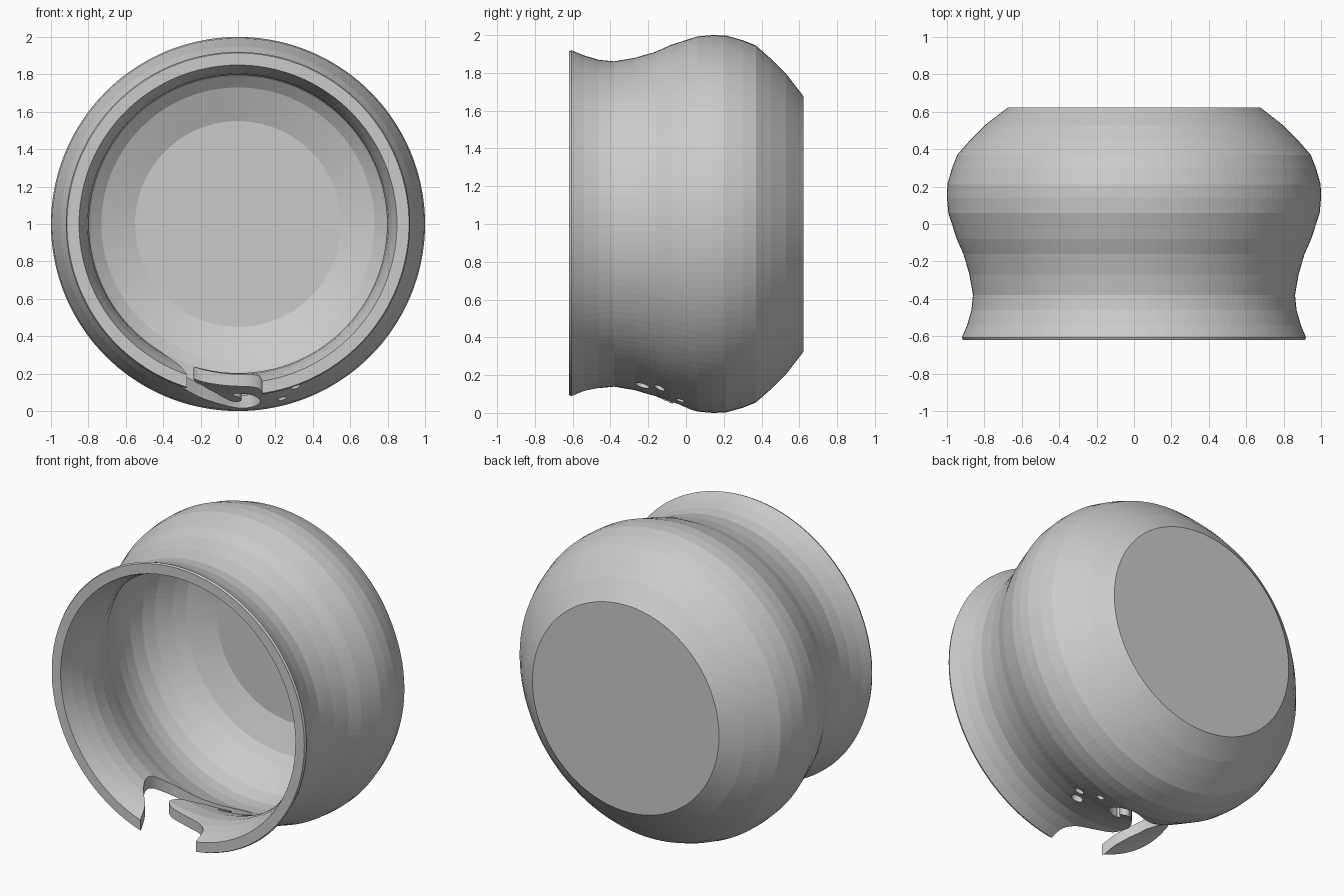
import bpy, bmesh, math
from mathutils import Vector

if "Cube" in bpy.data.objects:
    bpy.data.objects.remove(bpy.data.objects["Cube"])

SEGS = 144

def make_object(name, bm):
    bmesh.ops.recalc_face_normals(bm, faces=bm.faces)
    mesh = bpy.data.meshes.new(name)
    bm.to_mesh(mesh)
    bm.free()
    obj = bpy.data.objects.new(name, mesh)
    bpy.context.collection.objects.link(obj)
    return obj

def smooth_path(pts, steps=5):
    # Catmull-Rom curve through open points
    p = [Vector(q) for q in pts]
    p = [2 * p[0] - p[1]] + p + [2 * p[-1] - p[-2]]
    out = []
    for i in range(1, len(p) - 2):
        a, b, c, d = p[i - 1:i + 3]
        for k in range(steps):
            t = k / steps
            out.append(0.5 * (2 * b + (c - a) * t + (2 * a - 5 * b + 4 * c - d) * t * t
                              + (3 * b - a - 3 * c + d) * t ** 3))
    return out + [p[-2]]

def cut(target, cutter):
    mod = target.modifiers.new("cut", 'BOOLEAN')
    mod.operation = 'DIFFERENCE'
    mod.solver = 'EXACT'
    mod.object = cutter
    bpy.context.view_layer.objects.active = target
    bpy.ops.object.modifier_apply(modifier=mod.name)
    bpy.data.objects.remove(cutter)

# Bowl wall: (y, radius), outer base round the rim to the inner floor
profile = [(.623, .675), (.53, .795), (.45, .875), (.37, .945), (.30, .973), (.21, .998),
           (.14, 1.0), (.06, .993), (-.08, .948), (-.16, .912), (-.27, .88), (-.38, .861),
           (-.46, .869), (-.54, .892), (-.607, .92), (-.62, .914),
           (-.62, .85), (-.54, .823), (-.46, .804), (-.38, .797), (-.27, .811), (-.16, .845),
           (-.08, .88), (.06, .923), (.14, .93), (.21, .928), (.30, .902), (.37, .86),
           (.45, .79), (.50, .73), (.57, .55)]
bm = bmesh.new()
rings = []
for y, r in profile:
    rings.append([bm.verts.new((r * math.sin(2 * math.pi * i / SEGS), y,
                                1 - r * math.cos(2 * math.pi * i / SEGS))) for i in range(SEGS)])
for a, b in zip(rings, rings[1:]):
    for i in range(SEGS):
        j = (i + 1) % SEGS
        bm.faces.new((a[i], a[j], b[j], b[i]))
bm.faces.new(rings[0])
bm.faces.new(rings[-1])
bowl = make_object("yarn_bowl", bm)

# Curled yarn slot running in from the rim around a hooked tongue
far_edge = [(-.27, -.63), (-.31, -.52), (-.39, -.42), (-.43, -.30), (-.37, -.19), (-.24, -.10),
            (-.12, -.035), (0, .03), (.08, .02), (.12, -.05), (.09, -.13), (.03, -.17), (-.02, -.18)]
tongue_edge = [(-.03, -.15), (.01, -.12), (.015, -.085), (-.02, -.07), (-.08, -.12), (-.15, -.20),
               (-.22, -.30), (-.235, -.37), (-.19, -.415), (-.08, -.43), (.04, -.46), (.11, -.52), (.13, -.63)]
outline = [Vector((-.27, -.8))] + smooth_path(far_edge) + smooth_path(tongue_edge) + [Vector((.13, -.8))]
bm = bmesh.new()
face = bm.faces.new([bm.verts.new((p.x, p.y, -.2)) for p in outline])
ext = bmesh.ops.extrude_face_region(bm, geom=[face])
bmesh.ops.translate(bm, vec=(0, 0, .8),
                    verts=[v for v in ext['geom'] if isinstance(v, bmesh.types.BMVert)])
cut(bowl, make_object("slot_cutter", bm))

# Three needle holes beside the slot
for x, y, rad in [(.30, -.14, .028), (.25, -.23, .036), (.22, -.03, .023)]:
    direction = Vector((x, 0, -math.sqrt(.9 ** 2 - x * x))).normalized()
    bm = bmesh.new()
    bmesh.ops.create_cone(bm, cap_ends=True, segments=24, radius1=rad, radius2=rad, depth=.5)
    cutter = make_object("hole_cutter", bm)
    cutter.rotation_mode = 'QUATERNION'
    cutter.rotation_quaternion = direction.to_track_quat('Z', 'Y')
    cutter.location = Vector((0, y, 1)) + direction * .9
    bpy.context.view_layer.update()
    cut(bowl, cutter)
